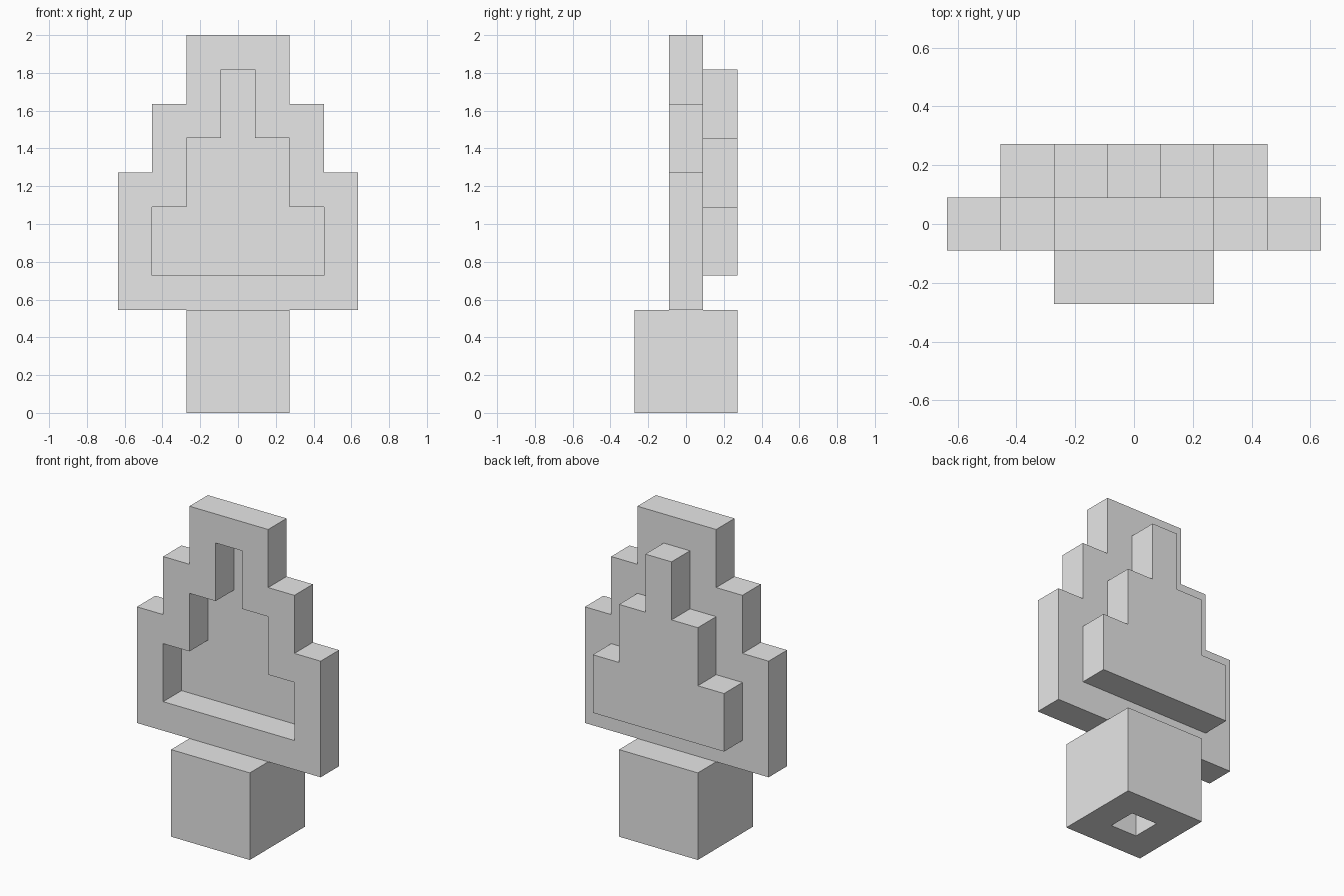
import bpy
import bmesh

default_cube = bpy.data.objects.get("Cube")
if default_cube:
    bpy.data.objects.remove(default_cube, do_unlink=True)

U = 2 / 11  # one block

grey = bpy.data.materials.new("plain grey")
grey.use_nodes = True
grey.diffuse_color = (0.8, 0.8, 0.8, 1)
grey.node_tree.nodes["Principled BSDF"].inputs["Base Color"].default_value = (0.8, 0.8, 0.8, 1)


def loft(name, loops, cyclic=False):
    """Join matching loops with quads; cap the ends unless cyclic."""
    bm = bmesh.new()
    rings = [[bm.verts.new([c * U for c in p]) for p in loop] for loop in loops]
    pairs = list(zip(rings, rings[1:]))
    if cyclic:
        pairs.append((rings[-1], rings[0]))
    else:
        bm.faces.new(rings[0])
        bm.faces.new(rings[-1])
    for a, b in pairs:
        for i in range(len(a)):
            j = (i + 1) % len(a)
            bm.faces.new((a[i], a[j], b[j], b[i]))
    bmesh.ops.recalc_face_normals(bm, faces=bm.faces)
    mesh = bpy.data.meshes.new(name)
    bm.to_mesh(mesh)
    bm.free()
    mesh.materials.append(grey)
    obj = bpy.data.objects.new(name, mesh)
    bpy.context.collection.objects.link(obj)
    return obj


def stepped(tiers, y):
    """Symmetric stepped outline from (half width, bottom, top) tiers."""
    right = [(w, y, z) for w, low, high in tiers for z in (low, high)]
    return right + [(-x, yy, z) for x, yy, z in reversed(right)]


def square(half, z):
    return [(-half, -half, z), (half, -half, z), (half, half, z), (-half, half, z)]


outer = [(3.5, 3, 7), (2.5, 7, 9), (1.5, 9, 11)]
inner = [(2.5, 4, 6), (1.5, 6, 8), (0.5, 8, 10)]

# Stepped frame, open through the middle
loft("tree_frame", [stepped(outer, -0.5), stepped(outer, 0.5),
                    stepped(inner, 0.5), stepped(inner, -0.5)], cyclic=True)

# Raised back panel, which also closes the recess
loft("back_panel", [stepped(inner, 0.5), stepped(inner, 1.5)])

# Trunk block with a square socket underneath
loft("trunk_block", [square(0.5, 2), square(0.5, 0), square(1.5, 0), square(1.5, 3)])
